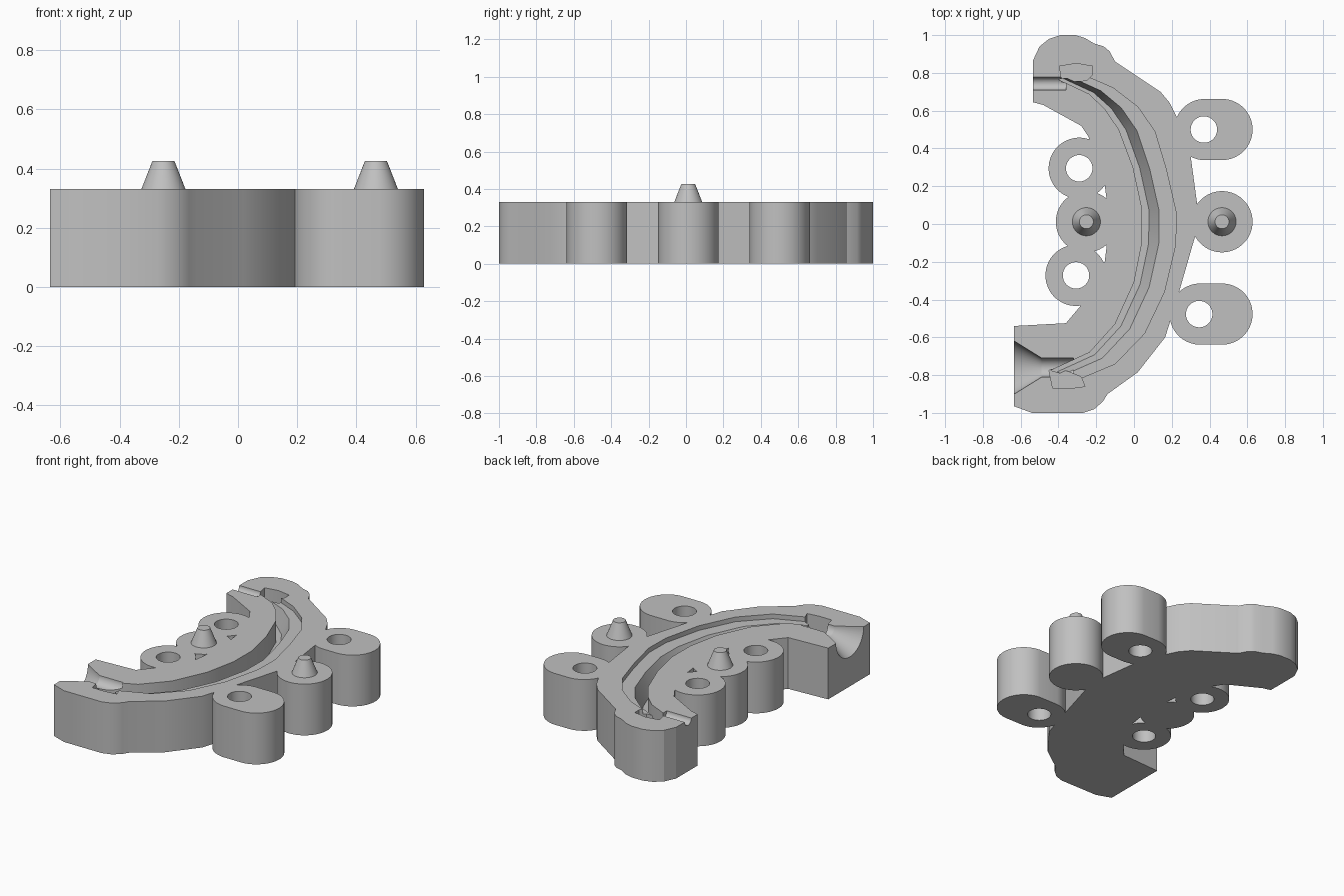
import bpy, bmesh
from math import cos, sin, pi, radians
from mathutils import Matrix, Vector

if "Cube" in bpy.data.objects:
    bpy.data.objects.remove(bpy.data.objects["Cube"])

TOP, R, HOLE = 0.33, 0.162, 0.07

grey = bpy.data.materials.new("plain grey")
grey.use_nodes = True
grey.diffuse_color = (0.53, 0.53, 0.53, 1)
grey.node_tree.nodes["Principled BSDF"].inputs["Base Color"].default_value = grey.diffuse_color


def finish(name, bm):
    bmesh.ops.recalc_face_normals(bm, faces=bm.faces)
    mesh = bpy.data.meshes.new(name)
    bm.to_mesh(mesh)
    bm.free()
    mesh.materials.append(grey)
    ob = bpy.data.objects.new(name, mesh)
    bpy.context.collection.objects.link(ob)
    return ob


def loft(name, rings):
    """Closed solid through a list of matching rings of points."""
    bm = bmesh.new()
    rows = [[bm.verts.new(p) for p in ring] for ring in rings]
    for a, b in zip(rows, rows[1:]):
        for i in range(len(a)):
            j = (i + 1) % len(a)
            bm.faces.new((a[i], a[j], b[j], b[i]))
    bm.faces.new(rows[0])
    bm.faces.new(rows[-1])
    return finish(name, bm)


def prism(name, outline, z0=0.0, z1=TOP):
    return loft(name, [[(x, y, z) for x, y in outline] for z in (z0, z1)])


def capsule(x0, x1, y, r, n=48):
    pts = []
    for i in range(n):
        a = pi / 2 + 2 * pi * (i + 0.5) / n
        pts.append(((x0 if cos(a) < 0 else x1) + r * cos(a), y + r * sin(a)))
    return pts


def turned_x(name, y, profile, n=48):
    """Round solid along x at the parting plane, from (x, radius) pairs."""
    return loft(name, [[(x, y + r * cos(2 * pi * i / n), TOP + r * sin(2 * pi * i / n))
                        for i in range(n)] for x, r in profile])


def combine(base, other, operation):
    mod = base.modifiers.new(other.name, 'BOOLEAN')
    mod.operation, mod.solver, mod.object = operation, 'EXACT', other
    bpy.context.view_layer.update()
    graph = bpy.context.evaluated_depsgraph_get()
    mesh = bpy.data.meshes.new_from_object(base.evaluated_get(graph))
    base.modifiers.clear()
    base.data = mesh
    bpy.data.objects.remove(other)


# Curved main block
body = prism("mould_body", [
    (-.635, -.54), (-.635, -.965), (-.54, -1), (-.27, -1), (-.21, -.98), (-.165, -.94),
    (-.14, -.9), (.02, -.785), (.165, -.6), (.19, -.52), (.24, -.355), (.325, -.06),
    (.335, .1), (.30, .36), (.225, .57), (.19, .64), (.14, .7), (-.1, .86), (-.13, .915),
    (-.16, .94), (-.21, .955), (-.26, .985), (-.31, 1), (-.39, 1), (-.45, .98), (-.5, .94),
    (-.535, .865), (-.535, .645), (-.48, .63), (-.28, .52), (-.24, .46), (-.155, .205),
    (-.145, .13), (-.145, -.12), (-.155, -.2), (-.28, -.43), (-.36, -.525)])

# Side bosses: left end, right end, y, has a hole, hole x
bosses = [("inner_back_boss", -.29, -.29, .295, -.29),
          ("inner_middle_boss", -.252, -.252, .012, None),
          ("inner_front_boss", -.307, -.307, -.272, -.307),
          ("outer_back_boss", .375, .466, .5, .37),
          ("outer_middle_boss", .466, .466, .012, None),
          ("outer_front_boss", .35, .466, -.477, .345)]
for name, x0, x1, y, hx in bosses:
    combine(body, prism(name, capsule(x0, x1, y, R)), 'UNION')
for name, x0, x1, y, hx in bosses:
    if hx is not None:
        combine(body, prism(name + "_hole", capsule(hx, hx, y, HOLE), -.1, .5), 'DIFFERENCE')

# Stepped curved cavity, lofted between an inner and an outer edge
inner = [(-.40, .765), (-.24, .69), (-.155, .61), (-.08, .5), (-.005, .3), (.043, .08),
         (.042, -.1), (0, -.31), (-.10, -.53), (-.235, -.68), (-.44, -.775)]
outer = [(-.26, .785), (-.11, .72), (.02, .62), (.11, .49), (.17, .29), (.223, .06),
         (.22, -.11), (.16, -.36), (.055, -.58), (-.10, -.74), (-.29, -.82)]
section = [(0, .45), (0, .19), (.2, .19), (.5, .3), (1, .3), (1, .45)]
rings = []
for a, b in zip(inner, outer):
    a, b = Vector(a), Vector(b)
    rings.append([(*a.lerp(b, t), z) for t, z in section])
combine(body, loft("cavity", rings), 'DIFFERENCE')

# End pockets of the cavity
combine(body, prism("back_pocket", [(-.38, .75), (-.25, .76), (-.22, .79), (-.22, .835),
                                    (-.305, .85), (-.395, .835)], .235, .5), 'DIFFERENCE')
combine(body, prism("front_pocket", [(-.45, -.775), (-.43, -.87), (-.335, -.87), (-.26, -.86),
                                     (-.28, -.81), (-.4, -.76)], .235, .5), 'DIFFERENCE')

# Pouring funnel and vent channel
combine(body, turned_x("funnel", -.76, [(-.645, .147), (-.49, .051), (-.32, .051)]), 'DIFFERENCE')
combine(body, turned_x("vent", .743, [(-.6, .034), (-.36, .034)]), 'DIFFERENCE')

# Tapered locating pins
parts = [body]
for name, x in (("inner_pin", -.252), ("outer_pin", .466)):
    bm = bmesh.new()
    bmesh.ops.create_cone(bm, cap_ends=True, segments=48, radius1=.075, radius2=.037, depth=.097,
                          matrix=Matrix.Translation((x, .012, TOP + .0475)))
    parts.append(finish(name, bm))

# Smooth round walls, keep edges sharp
bpy.ops.object.select_all(action='DESELECT')
for ob in parts:
    ob.select_set(True)
bpy.context.view_layer.objects.active = body
bpy.ops.object.shade_smooth_by_angle(angle=radians(25))
